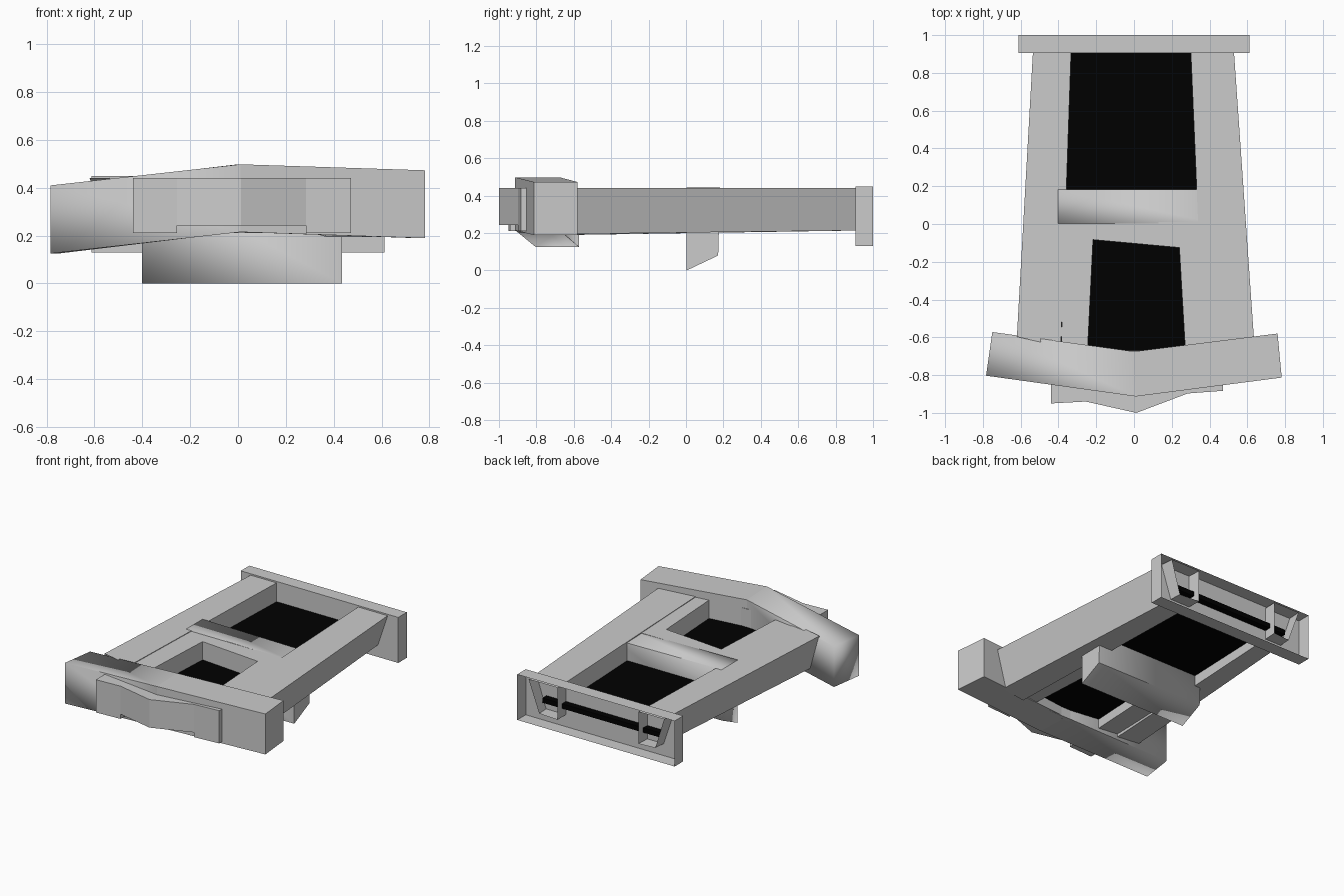
import bpy, bmesh

if "Cube" in bpy.data.objects:
    bpy.data.objects.remove(bpy.data.objects["Cube"])


def loft(name, rings, caps=True, closed=False, soft_start=False):
    """Join matching rings of points with quads, optionally capped or looped.
    soft_start smooths only the edges around the first cap."""
    bm = bmesh.new()
    vs = [[bm.verts.new(p) for p in r] for r in rings]
    n = len(vs[0])
    pairs = list(zip(vs, vs[1:]))
    if closed:
        pairs.append((vs[-1], vs[0]))
    for a, b in pairs:
        for i in range(n):
            j = (i + 1) % n
            bm.faces.new((a[i], a[j], b[j], b[i]))
    if caps and not closed:
        bm.faces.new(vs[0])
        bm.faces.new(vs[-1])
    bmesh.ops.recalc_face_normals(bm, faces=bm.faces[:])
    if soft_start:
        for f in bm.faces:
            f.smooth = True
        for e in bm.edges:
            e.smooth = all(v in vs[0] for v in e.verts)
    me = bpy.data.meshes.new(name)
    bm.to_mesh(me)
    bm.free()
    ob = bpy.data.objects.new(name, me)
    bpy.context.collection.objects.link(ob)
    return ob


def level(pts, z):
    return [(x, y, z) for x, y in pts]


def prism(name, pts, z0, z1):
    return loft(name, [level(pts, z0), level(pts, z1)])


# Side rails: open tubes, outer wall leaning inward at the bottom
def rail_section(y_in, y_out, inner, outer, z0):
    lean = 0.075 if outer > 0 else -0.075
    return [(inner, y_in, 0.44), (outer, y_out, 0.44),
            (outer - lean, y_out - 0.01, z0), (inner, y_in, z0)]


loft("left_rail", [rail_section(1.0, 1.0, -0.33, -0.53, 0.215),
                   rail_section(-0.65, -0.597, -0.387, -0.62, 0.19)], caps=False)
loft("right_rail", [rail_section(1.0, 1.0, 0.297, 0.523, 0.215),
                    rail_section(-0.66, -0.62, 0.368, 0.636, 0.195)], caps=False)

# Rear frame: shallow box open at the back
rear = [(-0.612, 0.13), (0.612, 0.13), (0.612, 0.45), (-0.612, 0.45)]
bm = bmesh.new()
front = [bm.verts.new((x, 0.905, z)) for x, z in rear]
back = [bm.verts.new((x, 1.0, z)) for x, z in rear]
bm.faces.new(front)
for i in range(4):
    j = (i + 1) % 4
    bm.faces.new((front[j], front[i], back[i], back[j]))
me = bpy.data.meshes.new("rear_frame")
bm.to_mesh(me)
bm.free()
bpy.context.collection.objects.link(bpy.data.objects.new("rear_frame", me))

# Black floor plate between the rails
plate = prism("floor_plate", [(-0.46, 0.95), (0.45, 0.95), (0.52, -0.7), (-0.52, -0.7)],
              0.275, 0.308)
black = bpy.data.materials.new("black")
black.diffuse_color = (0.0, 0.0, 0.0, 1)
black.use_nodes = True
black.node_tree.nodes["Principled BSDF"].inputs["Base Color"].default_value = black.diffuse_color
plate.data.materials.append(black)

# Front deck: a surround with an open well
outer = [(-0.37, 0.01), (0.345, 0.01), (0.375, -0.7), (-0.386, -0.7)]
inner = [(-0.217, -0.083), (0.24, -0.125), (0.272, -0.67), (-0.246, -0.67)]
loft("front_deck", [level(outer, 0.21), level(outer, 0.436),
                    level(inner, 0.436), level(inner, 0.21)], closed=True)

# Cross member with a sloped underside, hanging below the rails
def cross_section(x, top):
    return [(x, 0.003, 0), (x, 0.172, 0.08), (x, 0.182, top), (x, 0.003, top)]


loft("cross_member", [cross_section(-0.402, 0.443), cross_section(0.435, 0.432)],
     soft_start=True)

# Bumper: swept V, its ends dropping by different amounts
def bumper_section(xf, yf, xb, yb, z0, z1):
    return [(xf, yf, z0), (xb, yb, z0), (xb, yb, z1), (xf, yf, z1)]


loft("bumper", [bumper_section(-0.783, -0.803, -0.75, -0.572, 0.125, 0.41),
                bumper_section(0.01, -0.913, 0.0, -0.675, 0.215, 0.498),
                bumper_section(0.782, -0.813, 0.76, -0.58, 0.189, 0.473)], soft_start=True)

# Faceted bumper face, raised along the bottom in the middle
face = [(-0.44, -0.95), (-0.255, -0.94), (0.012, -1.0), (0.285, -0.897), (0.472, -0.883)]


def face_part(name, pts, z0):
    ring = pts + [(pts[-1][0], -0.76), (pts[0][0], -0.76)]
    prism(name, ring, z0, 0.44)


face_part("bumper_face_left", face[:2], 0.21)
face_part("bumper_face_middle", face[1:4], 0.243)
face_part("bumper_face_right", face[3:], 0.21)
